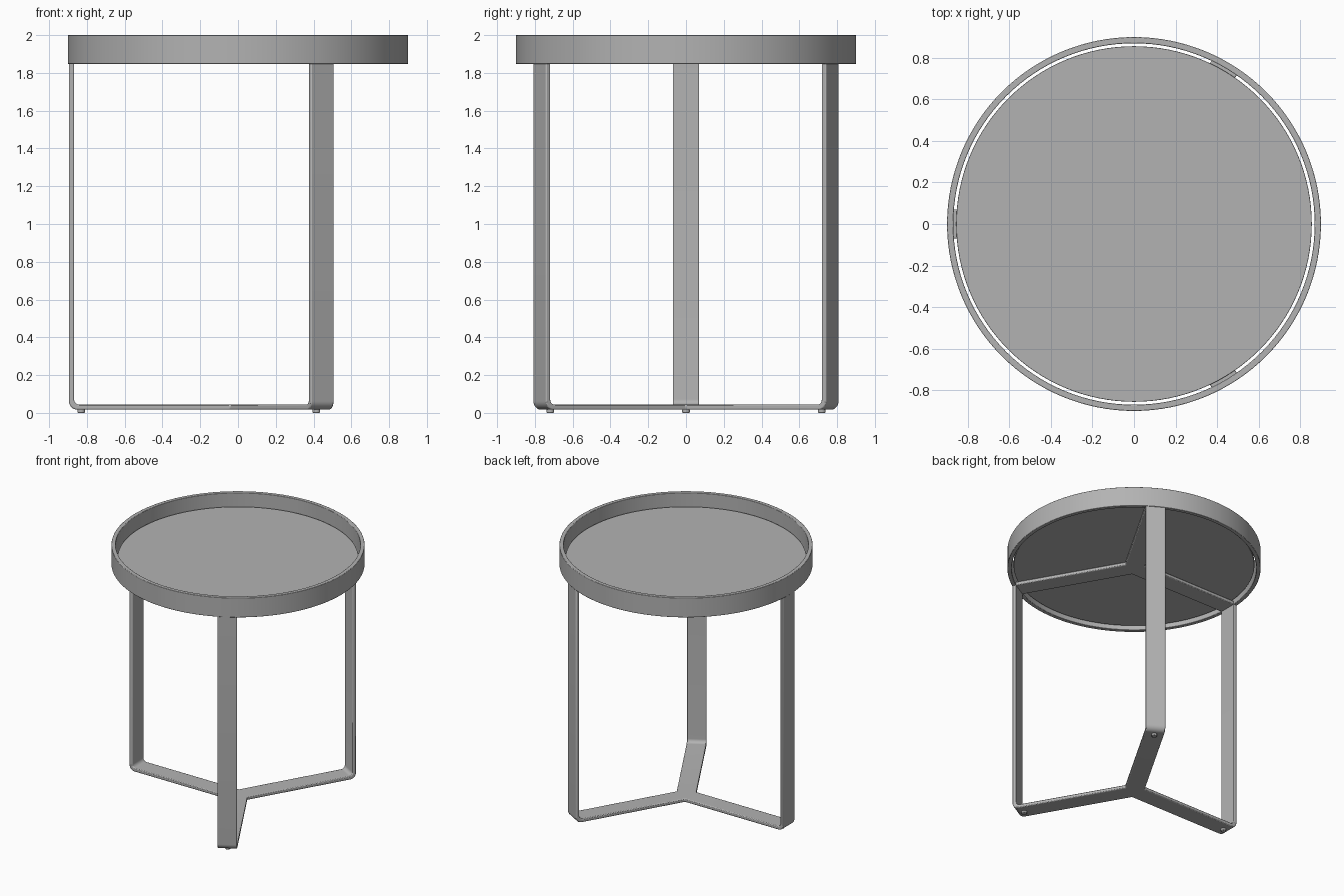
import bpy, bmesh, math
from mathutils import Matrix

if "Cube" in bpy.data.objects:
    bpy.data.objects.remove(bpy.data.objects["Cube"])

# Single painted-metal grey
grey = bpy.data.materials.new("painted_grey")
grey.use_nodes = True
grey.diffuse_color = (0.45, 0.45, 0.45, 1)
grey.node_tree.nodes["Principled BSDF"].inputs["Base Color"].default_value = grey.diffuse_color

ANGLES = [math.radians(a) for a in (60, 180, 300)]
HALF = 0.07       # half width of the flat bar
THICK = 0.027     # bar thickness
OUT = 0.895       # outer face of the legs
RIM_Z = 1.847     # underside of rim and top bars


def finish(name, bm, bevel=0.0):
    bmesh.ops.remove_doubles(bm, verts=bm.verts, dist=1e-5)
    bmesh.ops.recalc_face_normals(bm, faces=bm.faces)
    mesh = bpy.data.meshes.new(name)
    bm.to_mesh(mesh)
    bm.free()
    obj = bpy.data.objects.new(name, mesh)
    bpy.context.collection.objects.link(obj)
    mesh.materials.append(grey)
    bpy.ops.object.select_all(action="DESELECT")
    obj.select_set(True)
    bpy.context.view_layer.objects.active = obj
    if bevel:
        mod = obj.modifiers.new("soft_edges", "BEVEL")
        mod.width, mod.segments = bevel, 2
        mod.limit_method, mod.angle_limit = "ANGLE", math.radians(40)
    bpy.ops.object.shade_smooth_by_angle(angle=math.radians(35))
    return obj


def lathe(name, profile, bevel, steps=128):
    """Spin a closed (radius, height) profile about the z axis."""
    bm = bmesh.new()
    verts = [bm.verts.new((r, 0, z)) for r, z in profile]
    edges = [bm.edges.new((verts[i], verts[(i + 1) % len(verts)])) for i in range(len(verts))]
    bmesh.ops.spin(bm, geom=verts + edges, cent=(0, 0, 0), axis=(0, 0, 1),
                   angle=math.tau, steps=steps, use_duplicate=False)
    return finish(name, bm, bevel)


def fillet(r, z, radius, n=8):
    """Quarter arc from the floor to the upright, ending at corner (r, z)."""
    return [(r - radius + radius * math.sin(a), z + radius - radius * math.cos(a))
            for a in (math.pi / 2 * i / n for i in range(n + 1))]


def three_arms(name, lower, upper):
    """Sweep a strip profile across the bar width, three times, mitred at the centre."""
    bm = bmesh.new()
    for angle in ANGLES:
        rot = Matrix.Rotation(angle, 4, "Z")
        rows = []
        for t in (-HALF, 0, HALF):
            start = abs(t) * math.tan(math.radians(30))
            rows.append([[bm.verts.new(rot @ Matrix.Translation((max(r, start), t, z)).translation)
                          for r, z in side] for side in (lower, upper)])
        n = len(lower)
        for i in range(n - 1):
            for a, b in zip(rows, rows[1:]):
                for s in (0, 1):
                    bm.faces.new((a[s][i], a[s][i + 1], b[s][i + 1], b[s][i]))
            for row in (rows[0], rows[-1]):
                bm.faces.new((row[0][i], row[0][i + 1], row[1][i + 1], row[1][i]))
        for a, b in zip(rows, rows[1:]):
            bm.faces.new((a[0][-1], b[0][-1], b[1][-1], a[1][-1]))
    return finish(name, bm, 0.006)


# Rim hoop
lathe("rim", [(0.87, RIM_Z), (0.9, RIM_Z), (0.9, 2.0), (0.87, 2.0)], 0.003)

# Tray disc, sitting inside the rim with a narrow gap
bm = bmesh.new()
bmesh.ops.create_cone(bm, cap_ends=True, segments=128, radius1=0.856, radius2=0.856, depth=0.024,
                      matrix=Matrix.Translation((0, 0, RIM_Z + THICK + 0.012)))
finish("tray_top", bm, 0.002)

# Legs bent into the floor bars
base = 0.017
leg_top = RIM_Z + THICK
three_arms("legs_and_floor_bars",
           [(0, base)] + fillet(OUT, base, 0.045) + [(OUT, leg_top)],
           [(0, base + THICK)] + fillet(OUT - THICK, base + THICK, 0.028) + [(OUT - THICK, leg_top)])

# Bars carrying the tray
three_arms("tray_support_bars", [(0, RIM_Z), (0.88, RIM_Z)], [(0, leg_top), (0.88, leg_top)])

# Small foot pads
for i, angle in enumerate(ANGLES):
    bm = bmesh.new()
    spot = (0.83 * math.cos(angle), 0.83 * math.sin(angle), 0.01)
    bmesh.ops.create_cone(bm, cap_ends=True, segments=24, radius1=0.02, radius2=0.02, depth=0.02,
                          matrix=Matrix.Translation(spot))
    finish(f"foot_pad_{i + 1}", bm, 0.004)
